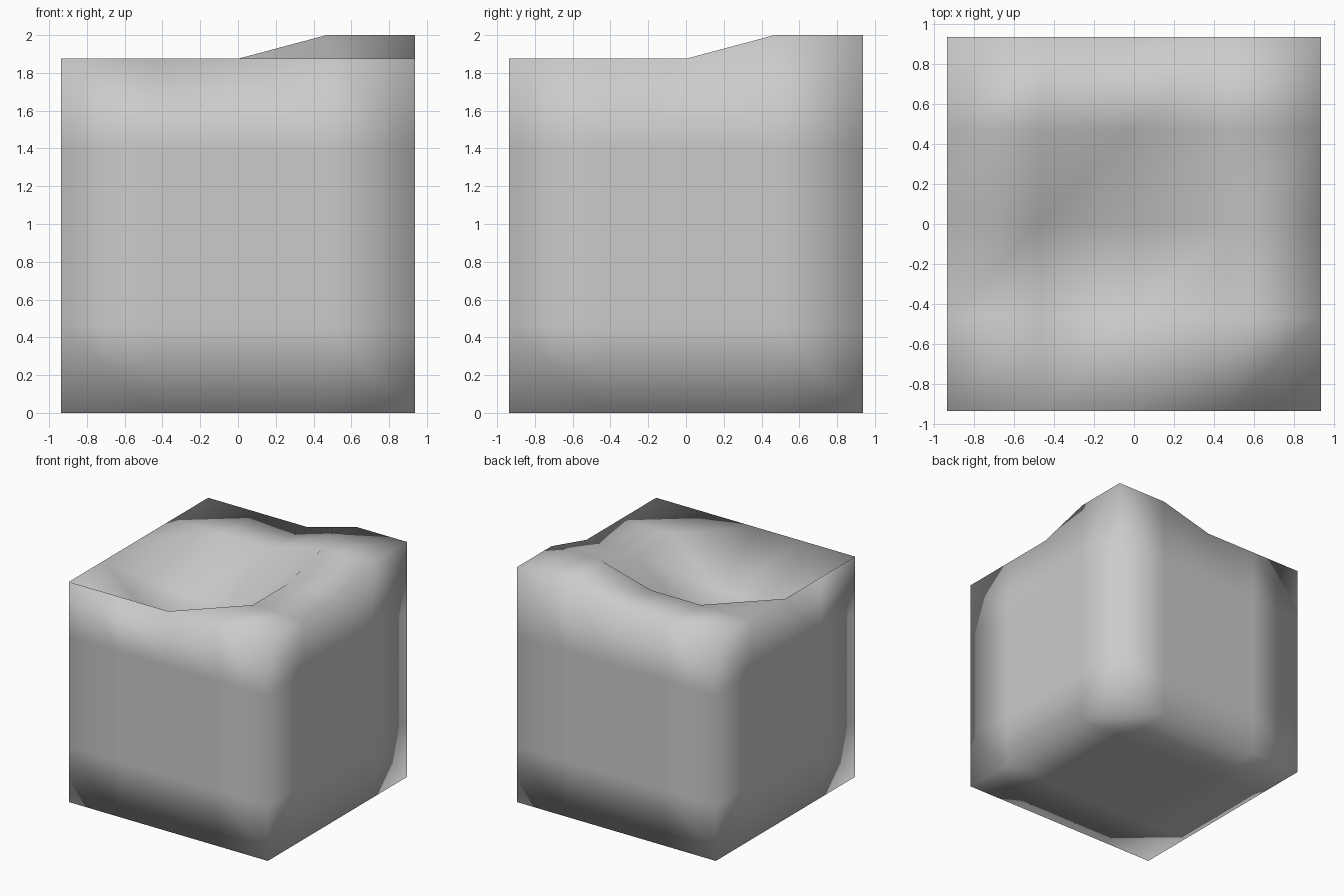
import bpy, bmesh

if "Cube" in bpy.data.objects:
    bpy.data.objects.remove(bpy.data.objects["Cube"])

H = 0.9375          # half width of the block
STEP = H / 2        # grid spacing: four cells per side
TOP = 2 * H

bm = bmesh.new()

# Block with every side split into a 4 x 4 grid
bmesh.ops.create_cube(bm, size=2 * H)
bmesh.ops.subdivide_edges(bm, edges=bm.edges[:], cuts=3, use_grid_fill=True)
bmesh.ops.translate(bm, verts=bm.verts[:], vec=(0, 0, H))

# Split the top cells along the same diagonal
top_faces = [f for f in bm.faces if f.normal.z > 0.9]
for f in top_faces:
    by_sum = sorted(f.verts, key=lambda v: v.co.x + v.co.y)
    bmesh.utils.face_split(f, by_sum[0], by_sum[-1])

# Raised back right corner and sunken hollow
for v in bm.verts:
    if v.co.z < TOP - 0.01:
        continue
    i, j = round(v.co.x / STEP), round(v.co.y / STEP)
    if i >= 1 and j >= 1:
        v.co.z += 0.125
    elif i in (-1, 0) and j in (-1, 0):
        v.co.z -= 0.375

# Smooth shading over the whole block
for f in bm.faces:
    f.smooth = True
bmesh.ops.recalc_face_normals(bm, faces=bm.faces[:])

mesh = bpy.data.meshes.new("dented_block")
bm.to_mesh(mesh)
bm.free()
block = bpy.data.objects.new("dented_block", mesh)
bpy.context.collection.objects.link(block)
